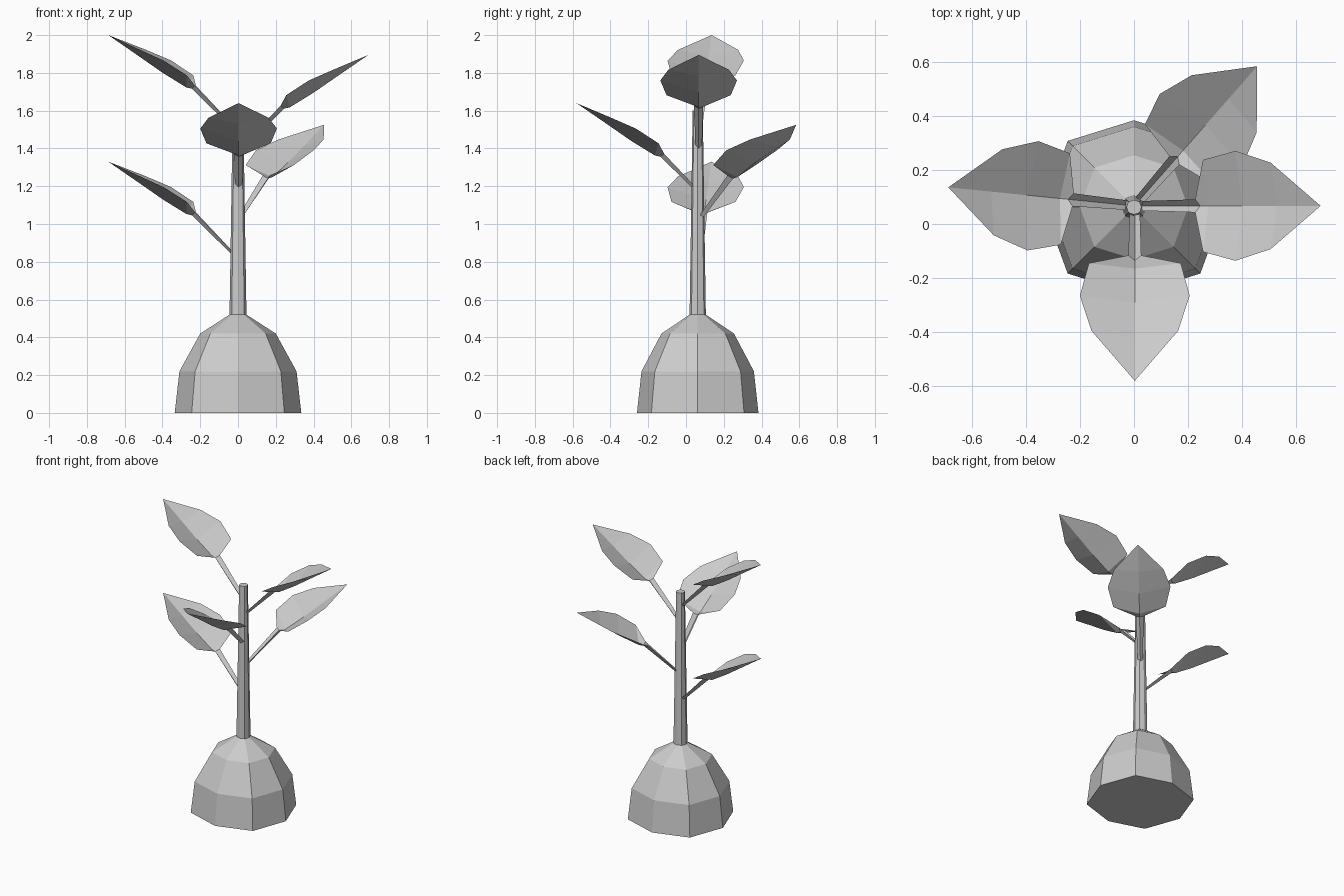
import bpy, math
from mathutils import Matrix

if "Cube" in bpy.data.objects:
    bpy.data.objects.remove(bpy.data.objects["Cube"])

CY = 0.062  # y of the trunk axis


def make_object(name, verts, faces):
    mesh = bpy.data.meshes.new(name)
    mesh.from_pydata(verts, [], faces)
    mesh.update()
    ob = bpy.data.objects.new(name, mesh)
    bpy.context.collection.objects.link(ob)
    return ob


def lathe(name, profile):
    """Eight-sided solid from (radius, z) rings, capped at both ends."""
    n = 8
    verts, faces = [], []
    for r, z in profile:
        for i in range(n):
            a = 2 * math.pi * i / n
            k = 1.035 if i % 2 else 1.0          # slightly squared octagon
            ky = 0.96 if i % 4 == 2 else 1.0     # a little flatter front and back
            verts.append((r * k * math.cos(a), CY + r * k * ky * math.sin(a), z))
    for j in range(len(profile) - 1):
        for i in range(n):
            a, b = j * n + i, j * n + (i + 1) % n
            faces.append((a, b, b + n, a + n))
    faces.append(tuple(reversed(range(n))))
    faces.append(tuple(range(len(verts) - n, len(verts))))
    return make_object(name, verts, faces)


# Root ball and trunk
lathe("root_ball", [(0.335, 0), (0.31, 0.22), (0.2, 0.42), (0.045, 0.52)])
lathe("trunk", [(0.045, 0.51), (0.036, 1.08), (0.028, 1.6)])

# Folded leaf with a V-shaped stem; (distance out, height below tip)
RIB = [(0.03, -0.495), (0.245, -0.284), (0.275, -0.277), (0.40, -0.2), (0.53, -0.11)]
# Edge points: (distance out, half width, height below tip)
EDGE = [(0.03, 0.018, -0.475), (0.226, 0.024, -0.268), (0.255, 0.17, -0.213),
        (0.375, 0.203, -0.135), (0.505, 0.16, -0.078)]
TIP = (0.69, 0, 0)


def leaf(name, origin, angle, tip_z):
    n = len(RIB)
    verts = [(r, 0, z) for r, z in RIB]
    verts += [(r, w, z) for r, w, z in EDGE]
    verts += [(r, -w, z) for r, w, z in EDGE]
    verts.append(TIP)
    t = 3 * n
    faces = []
    for i in range(n - 1):
        faces.append((i, i + 1, n + i + 1, n + i))
        faces.append((i + 1, i, 2 * n + i, 2 * n + i + 1))
    faces += [(n - 1, t, 2 * n - 1), (t, n - 1, 3 * n - 1)]
    ob = make_object(name, verts, faces)
    ob.data.transform(Matrix.Translation((*origin, tip_z))
                      @ Matrix.Rotation(math.radians(angle), 4, 'Z'))
    return ob


# Leaves around the trunk
leaf("leaf_right", (0, 0.067), 0, 1.895)
leaf("leaf_left_upper", (0, 0.067), 174.3, 2.0)
leaf("leaf_left_lower", (0, 0.067), 174.3, 1.33)
leaf("leaf_front", (0.003, 0.11), -90, 1.64)
leaf("leaf_back", (0, 0.065), 48.7, 1.525)
